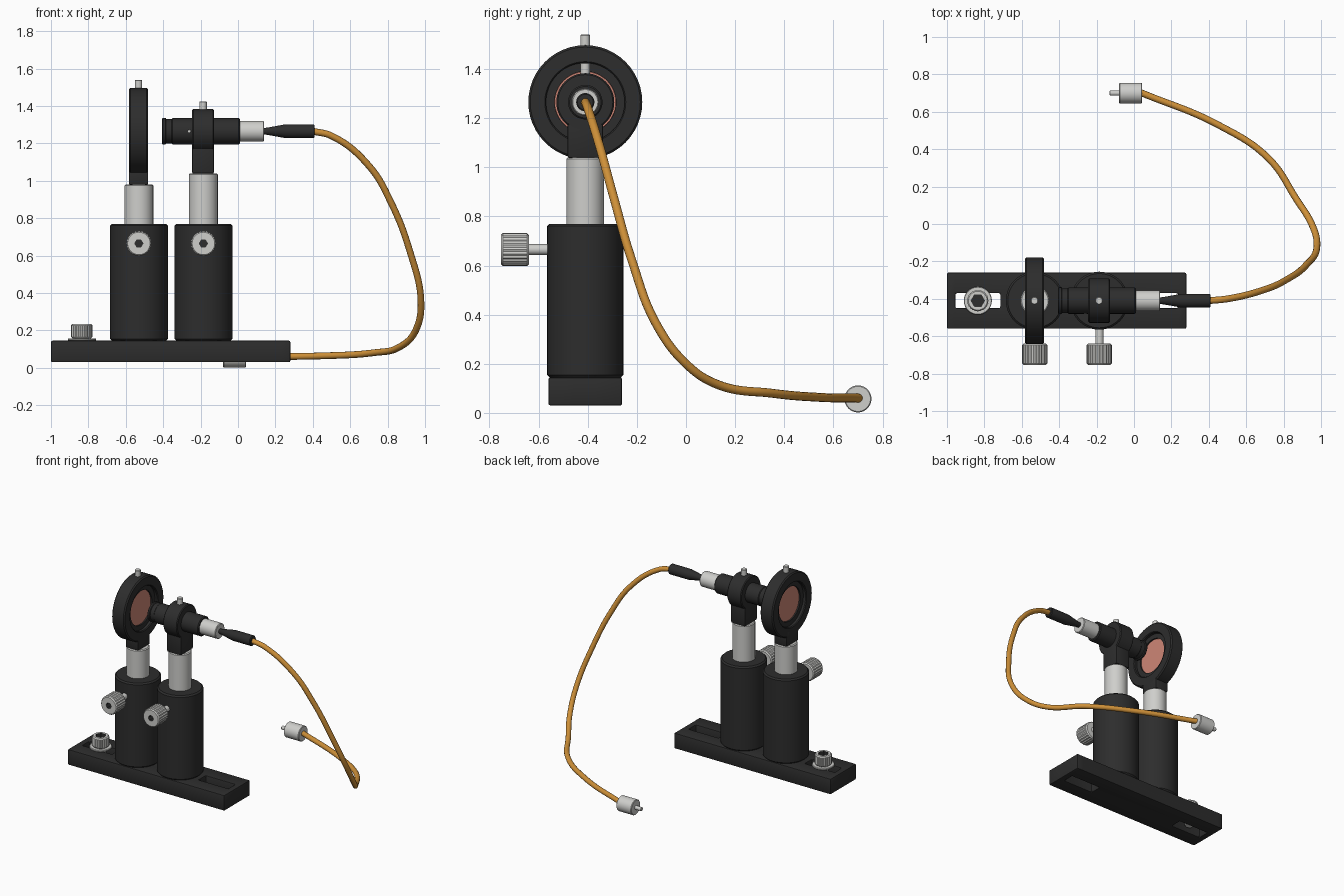
import bpy, bmesh
from math import pi, cos, sin, radians
from mathutils import Vector, Matrix

if "Cube" in bpy.data.objects:
    bpy.data.objects.remove(bpy.data.objects["Cube"])


def material(name, rgb, rough=0.5):
    m = bpy.data.materials.new(name)
    m.use_nodes = True
    m.diffuse_color = (*rgb, 1)
    bsdf = m.node_tree.nodes["Principled BSDF"]
    bsdf.inputs["Base Color"].default_value = (*rgb, 1)
    bsdf.inputs["Roughness"].default_value = rough
    return m


BLACK = material("black anodised", (0.026, 0.026, 0.026))
STEEL = material("brushed steel", (0.62, 0.62, 0.60))
ORANGE = material("orange jacket", (0.62, 0.28, 0.04))
PINK = material("pink glass", (0.62, 0.24, 0.18))

# Rotations taking the lathe axis (z) onto other directions
AXES = {
    "z": Matrix.Identity(3),
    "x": Matrix.Rotation(pi / 2, 3, "Y"),
    "-y": Matrix.Rotation(pi / 2, 3, "X"),
}
Y0 = -0.41          # optical rail line
AXIS_Z = 1.265      # beam height
SEGS = 48


def finish(name, bm, mats, smooth=True):
    bmesh.ops.recalc_face_normals(bm, faces=bm.faces)
    mesh = bpy.data.meshes.new(name)
    bm.to_mesh(mesh)
    bm.free()
    for m in mats:
        mesh.materials.append(m)
    ob = bpy.data.objects.new(name, mesh)
    bpy.context.collection.objects.link(ob)
    if smooth:
        shade(ob)
    return ob


def shade(ob):
    bpy.ops.object.select_all(action="DESELECT")
    ob.select_set(True)
    bpy.context.view_layer.objects.active = ob
    bpy.ops.object.shade_smooth_by_angle(angle=radians(32))


def ring_radius(r, kind, i):
    a = 2 * pi * i / SEGS
    if kind == "knurl" and i % 2:
        return r * 0.95
    if kind == "hex":
        return r * cos(pi / 6) / cos(a % (pi / 3) - pi / 6)
    return r


def lathe(name, profile, mat, origin, axis="z", closed=False):
    """Spin (along, radius[, kind]) points; hex rings make a dark socket."""
    bm = bmesh.new()
    rot, origin = AXES[axis], Vector(origin)
    rings, kinds = [], []
    for p in profile:
        kind = p[2] if len(p) > 2 else ""
        kinds.append(kind)
        ring = []
        for i in range(SEGS):
            r, a = ring_radius(p[1], kind, i), 2 * pi * i / SEGS
            ring.append(bm.verts.new(origin + rot @ Vector((r * cos(a), r * sin(a), p[0]))))
        rings.append(ring)
    count = len(rings)
    for k in range(count if closed else count - 1):
        n = (k + 1) % count
        for i in range(SEGS):
            j = (i + 1) % SEGS
            f = bm.faces.new((rings[k][i], rings[k][j], rings[n][j], rings[n][i]))
            f.material_index = int(kinds[k] == kinds[n] == "hex")
    if not closed:
        bm.faces.new(rings[0])
        bm.faces.new(rings[-1]).material_index = int(kinds[-1] == "hex")
    return finish(name, bm, [mat, BLACK])


def rod(name, start, end, r, mat, origin, axis="z", bevel=0.006):
    return lathe(name, [(start, r - bevel), (start + bevel, r), (end - bevel, r),
                        (end, r - bevel)], mat, origin, axis)


def socket_head(name, start, end, r, hex_r, origin, axis):
    depth = (end - start) * 0.5
    b = 0.008
    lathe(name, [(start, r - b), (start + b, r, "knurl"), (end - b, r, "knurl"),
                 (end, r - b), (end, hex_r, "hex"), (end - depth, hex_r, "hex")],
          STEEL, origin, axis)


def block(name, lo, hi, mat, bevel=0.008):
    bm = bmesh.new()
    bmesh.ops.create_cube(bm, size=1)
    lo, hi = Vector(lo), Vector(hi)
    for v in bm.verts:
        v.co = (lo + hi) / 2 + v.co * (hi - lo)
    bmesh.ops.bevel(bm, geom=bm.edges[:], offset=bevel, segments=2, affect="EDGES", profile=0.5)
    return finish(name, bm, [mat])


# Base plate with a slot at each end
bm = bmesh.new()
xs, ys = [-1, -0.955, -0.715, -0.005, 0.235, 0.28], [-0.56, -0.45, -0.37, -0.26]
grid = [[bm.verts.new((x, y, 0.03)) for y in ys] for x in xs]
for i in range(5):
    for j in range(3):
        if j == 1 and i in (1, 3):
            continue
        bm.faces.new((grid[i][j], grid[i + 1][j], grid[i + 1][j + 1], grid[i][j + 1]))
top = bmesh.ops.extrude_face_region(bm, geom=bm.faces[:], use_keep_orig=True)
bmesh.ops.translate(bm, vec=(0, 0, 0.115), verts=[g for g in top["geom"] if isinstance(g, bmesh.types.BMVert)])
bmesh.ops.recalc_face_normals(bm, faces=bm.faces)
sharp = [e for e in bm.edges if len(e.link_faces) == 2 and e.calc_face_angle() > 1]
bmesh.ops.bevel(bm, geom=sharp, offset=0.008, segments=2, affect="EDGES", profile=0.5)
finish("base_plate", bm, [BLACK])

# Clamping bolt in the slot
bolt = (-0.835, Y0, 0)
rod("bolt_washer", 0.145, 0.158, 0.075, STEEL, bolt, bevel=0.003)
rod("bolt_shank", 0.06, 0.16, 0.034, STEEL, bolt)
socket_head("bolt_head", 0.158, 0.235, 0.058, 0.036, bolt, "z")

# Two post holders with posts and thumbscrews
for side, x, post_top in (("lens", -0.53, 0.98), ("collimator", -0.185, 1.04)):
    rod(side + "_post_holder", 0.145, 0.77, 0.155, BLACK, (x, Y0, 0), bevel=0.01)
    rod(side + "_post", 0.74, post_top, 0.077, STEEL, (x, Y0, 0))
    knob = (x, 0, 0.665)
    rod(side + "_thumbscrew_shaft", 0.53, 0.65, 0.022, STEEL, knob, "-y")
    socket_head(side + "_thumbscrew_knob", 0.64, 0.753, 0.068, 0.022, knob, "-y")

# Lens ring, stepped on both sides
half = [(-0.052, 0.224), (-0.052, 0.165), (-0.046, 0.16), (-0.028, 0.16), (-0.028, 0.125)]
outer = [(0.044, 0.232), (-0.044, 0.232)]
profile = outer + half + [(-x, r) for x, r in reversed(half)]
lens_c = (-0.532, Y0, AXIS_Z)
lathe("lens_ring", profile, BLACK, lens_c, "x", closed=True)
rod("lens_glass", -0.018, 0.018, 0.126, PINK, lens_c, "x", bevel=0.002)
block("lens_ring_foot", (-0.584, Y0 - 0.07, 0.978), (-0.48, Y0 + 0.07, 1.09), BLACK)
rod("lens_ring_screw", 1.48, 1.54, 0.02, STEEL, (-0.532, Y0, 0), bevel=0.003)

# Collimator clamp
rod("collimator_clamp", -0.058, 0.058, 0.118, BLACK, (-0.187, Y0, AXIS_Z), "x")
block("collimator_clamp_foot", (-0.245, Y0 - 0.072, 1.038), (-0.129, Y0 + 0.072, 1.23), BLACK)
rod("collimator_clamp_screw", 1.37, 1.425, 0.02, STEEL, (-0.187, Y0, 0), bevel=0.003)

# Collimator barrel, hollow at the lens end
beam = (0, Y0, AXIS_Z)
lathe("collimator_barrel",
      [(-0.35, 0.05), (-0.405, 0.055), (-0.405, 0.068), (-0.4, 0.072), (-0.388, 0.072),
       (-0.384, 0.066), (-0.355, 0.066), (-0.35, 0.07), (0.004, 0.07), (0.01, 0.064)],
      BLACK, beam, "x")
rod("barrel_set_screw", 0.477, 0.482, 0.008, STEEL, (-0.26, 0, AXIS_Z), "-y", bevel=0.001)

# Fibre connector and strain relief boot
rod("fibre_ferrule", 0.005, 0.14, 0.055, STEEL, beam, "x", bevel=0.004)
lathe("strain_relief_boot", [(0.13, 0.016), (0.16, 0.02), (0.255, 0.037), (0.405, 0.037),
                             (0.41, 0.032)], BLACK, beam, "x")

# Fibre cable sweeping down and round to the loose end
path = [(0.4, Y0, AXIS_Z), (0.5, -0.4, 1.24), (0.7, -0.35, 1.08), (0.82, -0.295, 0.88),
        (0.92, -0.22, 0.62), (0.978, -0.12, 0.36), (0.95, 0.0, 0.2), (0.87, 0.13, 0.115),
        (0.72, 0.35, 0.08), (0.45, 0.53, 0.064), (0.035, 0.703, 0.06)]
curve = bpy.data.curves.new("fibre_cable", "CURVE")
curve.dimensions = "3D"
curve.bevel_depth = 0.018
curve.bevel_resolution = 4
curve.use_fill_caps = True
spline = curve.splines.new("BEZIER")
spline.bezier_points.add(len(path) - 1)
for bp, co in zip(spline.bezier_points, path):
    bp.co = co
    bp.handle_left_type = bp.handle_right_type = "AUTO"
curve.materials.append(ORANGE)
cable = bpy.data.objects.new("fibre_cable", curve)
bpy.context.collection.objects.link(cable)
bpy.ops.object.select_all(action="DESELECT")
cable.select_set(True)
bpy.context.view_layer.objects.active = cable
bpy.ops.object.convert(target="MESH")
shade(bpy.context.view_layer.objects.active)

# Loose end connector
loose = (0, 0.70, 0.057)
rod("loose_connector", -0.08, 0.043, 0.055, STEEL, loose, "x", bevel=0.004)
rod("loose_connector_pin", -0.13, -0.07, 0.014, STEEL, loose, "x", bevel=0.003)
